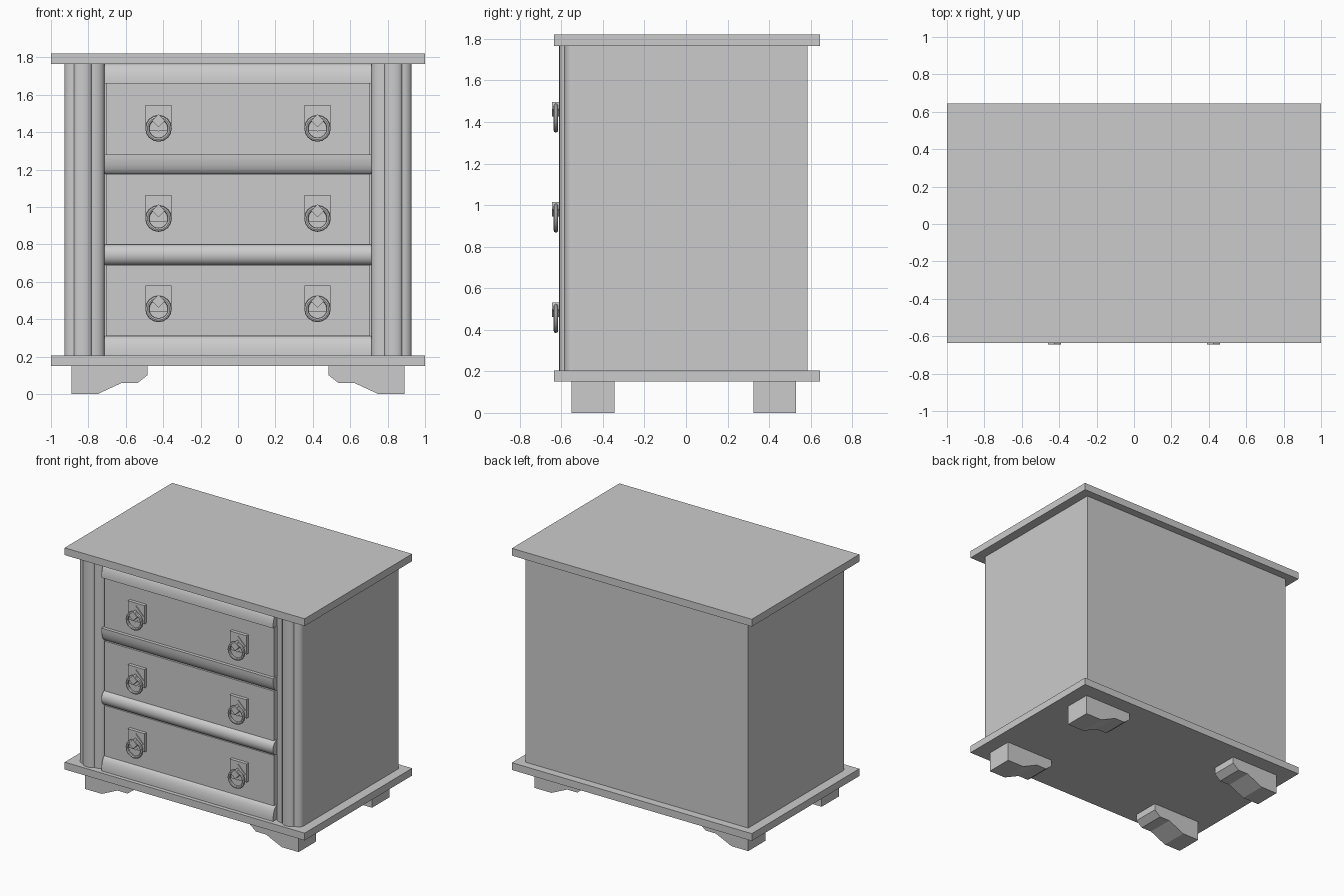
import bpy, bmesh, math
from mathutils import Matrix

cube = bpy.data.objects.get("Cube")
if cube:
    bpy.data.objects.remove(cube, do_unlink=True)

GREY = (0.6, 0.6, 0.6, 1)
grey = bpy.data.materials.new("plain grey")
grey.use_nodes = True
grey.diffuse_color = GREY
grey.node_tree.nodes["Principled BSDF"].inputs["Base Color"].default_value = GREY


def finish(name, bm, smooth=False):
    bmesh.ops.recalc_face_normals(bm, faces=bm.faces)
    mesh = bpy.data.meshes.new(name)
    bm.to_mesh(mesh)
    bm.free()
    mesh.materials.append(grey)
    obj = bpy.data.objects.new(name, mesh)
    bpy.context.collection.objects.link(obj)
    if smooth:
        bpy.ops.object.select_all(action="DESELECT")
        obj.select_set(True)
        bpy.context.view_layer.objects.active = obj
        bpy.ops.object.shade_smooth_by_angle(angle=math.radians(35))
    return obj


def box(name, x, y, z):
    bm = bmesh.new()
    bmesh.ops.create_cube(bm, size=1)
    for v in bm.verts:
        v.co = [lo + (c + 0.5) * (hi - lo) for c, (lo, hi) in zip(v.co, (x, y, z))]
    return finish(name, bm)


def prism(name, points, place, start, end, smooth=False):
    """Extrude a closed profile; place(a, b, t) gives the 3D position."""
    bm = bmesh.new()
    rings = [[bm.verts.new(place(a, b, t)) for a, b in points] for t in (start, end)]
    for ring in rings:
        bm.faces.new(ring)
    n = len(points)
    for i in range(n):
        j = (i + 1) % n
        bm.faces.new((rings[0][i], rings[0][j], rings[1][j], rings[1][i]))
    return finish(name, bm, smooth)


def arc(ca, cb, ra, rb, start, end, steps=10):
    """Points on an ellipse, angles in degrees."""
    angles = [math.radians(start + (end - start) * i / steps) for i in range(steps + 1)]
    return [(ca + ra * math.cos(t), cb + rb * math.sin(t)) for t in angles]


# Cabinet carcass and slabs
box("top_slab", (-1, 1), (-0.635, 0.645), (1.765, 1.82))
box("base_slab", (-1, 1), (-0.635, 0.645), (0.15, 0.205))
box("cabinet_body", (-0.928, 0.928), (-0.545, 0.585), (0.205, 1.765))

# Moulded corner pillars: outer round, central bead, inner round
pillar = ([(0.928, -0.54)]
          + arc(0.878, -0.545, 0.05, 0.04, 0, -90, 6)
          + arc(0.83, -0.585, 0.048, 0.025, 0, -180)
          + arc(0.782, -0.55, 0.067, 0.04, 270, 180, 6)
          + [(0.715, -0.54)])
for side, label in ((1, "left"), (-1, "right")):
    prism(label + "_pillar", pillar, lambda a, b, t: (side * a, b, t), 0.205, 1.765, True)

# Rounded rails between the drawers
BACK, DEEP = -0.56, 0.045


def rail(name, curve):
    points = [(-0.54, curve[0][1])] + curve + [(-0.54, curve[-1][1])]
    prism(name, points, lambda a, b, t: (t, a, b), -0.715, 0.715, True)


rail("top_rail", arc(BACK, 1.66, -DEEP, 0.105, 0, 90))
rail("upper_rail", arc(BACK, 1.28, -DEEP, -0.105, 0, 90))
rail("lower_rail", arc(BACK, 0.745, -DEEP, 0.055, -90, 90))
rail("bottom_rail", arc(BACK, 0.205, -DEEP, 0.105, 0, 90))

# Drawer fronts
FRONT = -0.58
for name, low, high in (("bottom", 0.31, 0.69), ("middle", 0.8, 1.175), ("top", 1.28, 1.66)):
    box(name + "_drawer", (-0.705, 0.705), (FRONT, -0.54), (low, high))


def diamond(name, x, z, r, y0, y1):
    points = [(x + r, z), (x, z + r), (x - r, z), (x, z - r)]
    prism(name, points, lambda a, b, t: (a, t, b), y0, y1)


def ring(name, x, y, z, radius, tube, around=16, section=8):
    bm = bmesh.new()
    loops = []
    for i in range(around):
        turn = Matrix.Rotation(math.tau * i / around, 3, "Y")
        loop = []
        for a, b in arc(radius, 0, tube, tube, 0, 360, section)[:-1]:
            p = turn @ Matrix.Translation((a, b, 0)).to_translation()
            loop.append(bm.verts.new((x + p.x, y + p.y, z + p.z)))
        loops.append(loop)
    for i in range(around):
        one, two = loops[i], loops[(i + 1) % around]
        for j in range(section):
            k = (j + 1) % section
            bm.faces.new((one[j], one[k], two[k], two[j]))
    finish(name, bm, True)


# Drawer pulls: square plate, diamond stud and hanging ring
for level, z in (("bottom", 0.455), ("middle", 0.938), ("top", 1.42)):
    for x, side in ((0.425, "left"), (-0.425, "right")):
        name = f"{level}_{side}_pull_"
        box(name + "plate", (x - 0.07, x + 0.07), (-0.605, FRONT), (z - 0.015, z + 0.125))
        diamond(name + "rosette", x, z + 0.045, 0.062, FRONT, -0.611)
        diamond(name + "stud", x, z + 0.042, 0.035, FRONT, -0.645)
        ring(name + "ring", x, -0.626, z, 0.06, 0.011)

# Bracket feet
foot = [(0.89, 0.15), (0.89, 0), (0.75, 0), (0.62, 0.06),
        (0.535, 0.06), (0.485, 0.1), (0.485, 0.15)]
for side, label in ((1, "left"), (-1, "right")):
    for end, y in (("front", -0.55), ("back", 0.325)):
        prism(f"{end}_{label}_foot", foot, lambda a, b, t: (side * a, t, b), y, y + 0.205)
